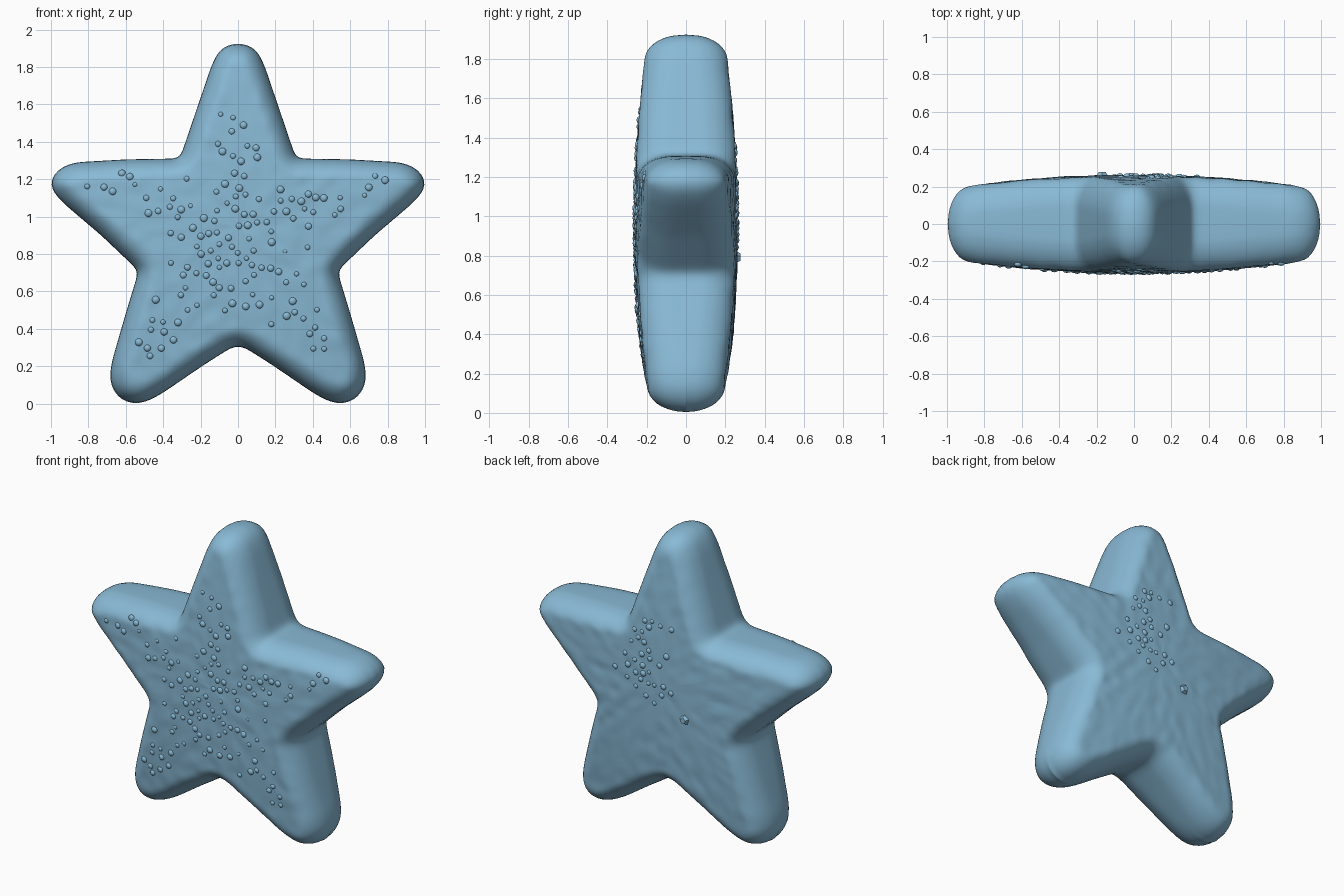
import bpy, bmesh, math, random
from mathutils import Vector, kdtree, noise

if "Cube" in bpy.data.objects:
    bpy.data.objects.remove(bpy.data.objects["Cube"])

random.seed(7)
CZ = 0.94            # height of the star centre
N, RINGS = 320, 28   # outline samples, rings from edge to centre

blue = bpy.data.materials.new("soft blue")
blue.diffuse_color = (0.25, 0.49, 0.67, 1)
blue.use_nodes = True
blue.node_tree.nodes["Principled BSDF"].inputs["Base Color"].default_value = blue.diffuse_color

# Right half of the star outline, top to bottom (x, z)
half = [(0, 1.925), (0.06, 1.915), (0.105, 1.88), (0.14, 1.81), (0.31, 1.31),
        (0.60, 1.305), (0.86, 1.29), (0.93, 1.27), (0.98, 1.23), (1.003, 1.18),
        (0.985, 1.13), (0.93, 1.07), (0.73, 0.90), (0.53, 0.71), (0.60, 0.48),
        (0.675, 0.22), (0.685, 0.13), (0.66, 0.06), (0.61, 0.015), (0.54, 0.0),
        (0.47, 0.02), (0.40, 0.06), (0.18, 0.21), (0.03, 0.305), (0, 0.31)]
loop = [Vector(p) for p in half] + [Vector((-x, z)) for x, z in half[-2:0:-1]]


def resample(pts, n):
    segs = [(a, b, (b - a).length) for a, b in zip(pts, pts[1:] + pts[:1])]
    step = sum(s[2] for s in segs) / n
    out, k, acc = [], 0, 0.0
    for i in range(n):
        t = i * step
        while acc + segs[k][2] < t and k < len(segs) - 1:
            acc += segs[k][2]
            k += 1
        out.append(segs[k][0].lerp(segs[k][1], (t - acc) / segs[k][2]))
    return out


outline = resample(loop, N)
for _ in range(3):
    outline = [outline[i] * 0.5 + (outline[i - 1] + outline[(i + 1) % N]) * 0.25
               for i in range(N)]
dense = resample(outline, N * 8)
kd = kdtree.KDTree(len(dense))
for i, p in enumerate(dense):
    kd.insert((p.x, p.y, 0), i)
kd.balance()


def edge_distance(x, z):
    return kd.find((x, z, 0))[2]


def thickness(x, z, d):
    """Half depth: domed towards the middle, elliptically rounded at the rim."""
    r = math.hypot(x, z - CZ)
    full = 0.262 - 0.065 * (r / 0.95) ** 2
    t = min(d / 0.11, 1)
    return full - 0.17 + 0.17 * math.sqrt(1 - (1 - t) ** 2)


def finish(bm, name):
    bmesh.ops.recalc_face_normals(bm, faces=bm.faces)
    me = bpy.data.meshes.new(name)
    bm.to_mesh(me)
    bm.free()
    me.materials.append(blue)
    me.polygons.foreach_set("use_smooth", [True] * len(me.polygons))
    ob = bpy.data.objects.new(name, me)
    bpy.context.collection.objects.link(ob)
    return ob


# Star body: two domed faces joined around the rim
bm = bmesh.new()
rims = []
for side in (-1, 1):
    prev = None
    for k in range(RINGS):
        s = 1 - (k / RINGS) ** 1.8
        ring = []
        for p in outline:
            x, z = p.x * s, CZ + (p.y - CZ) * s
            d = edge_distance(x, z) if k else 0
            rough = 0.005 * noise.noise(Vector((x * 13, side * 5, z * 13))) * min(d / 0.1, 1)
            ring.append(bm.verts.new((x, side * (thickness(x, z, d) + rough), z)))
        if prev:
            for i in range(N):
                j = (i + 1) % N
                bm.faces.new((prev[i], prev[j], ring[j], ring[i]))
        else:
            rims.append(ring)
        prev = ring
    mid = bm.verts.new((0, side * 0.262, CZ))
    for i in range(N):
        bm.faces.new((prev[i], prev[(i + 1) % N], mid))
middle = [bm.verts.new((p.x * 1.002, 0, CZ + (p.y - CZ) * 1.002)) for p in outline]
for ring in rims:
    for i in range(N):
        j = (i + 1) % N
        bm.faces.new((ring[i], ring[j], middle[j], middle[i]))
finish(bm, "star_body")


def add_bumps(name, side, spots):
    """Small round warts half sunk into one face, never overlapping."""
    bm = bmesh.new()
    placed = []
    for x, z in spots:
        d = edge_distance(x, z)
        inside = min(outline, key=lambda p: (p - Vector((x, z))).length)
        if d < 0.07 or math.hypot(x, z - CZ) > math.hypot(inside.x, inside.y - CZ) + 0.1:
            continue
        if any(math.hypot(x - a, z - b) < 0.043 for a, b in placed):
            continue
        placed.append((x, z))
        r = random.uniform(0.014, 0.022)
        res = bmesh.ops.create_icosphere(bm, subdivisions=2, radius=r)
        y = side * (thickness(x, z, d) - 0.004)
        for v in res["verts"]:
            v.co = Vector((v.co.x, v.co.y * 0.75, v.co.z)) + Vector((x, y, z))
    return finish(bm, name)


# Front bumps: a ridge along every arm plus a loose scatter in the middle
front = []
for a in range(5):
    ang = math.radians(90 + 72 * a)
    reach = 0.62 if a == 0 else 0.84
    for _ in range(44):
        u, w = random.uniform(0.05, reach), random.gauss(0, 0.09)
        w *= 1.15 - u
        front.append((u * math.cos(ang) - w * math.sin(ang),
                      CZ + u * math.sin(ang) + w * math.cos(ang)))
for _ in range(45):
    front.append((random.gauss(0, 0.16), random.gauss(0.9, 0.2)))
add_bumps("front_bumps", -1, front)

# Back bumps: one cluster above the centre
back = [(random.gauss(0.12, 0.085), random.uniform(0.84, 1.38)) for _ in range(75)]
add_bumps("back_bumps", 1, back)

# Small five-sided knob on the back
bm = bmesh.new()
bmesh.ops.create_cone(bm, cap_ends=True, segments=5, radius1=0.04, radius2=0.02, depth=0.03)
for v in bm.verts:
    v.co = Vector((v.co.x - 0.17, v.co.z + 0.262, v.co.y + 0.79))
knob = finish(bm, "back_knob")
knob.data.polygons.foreach_set("use_smooth", [False] * len(knob.data.polygons))
